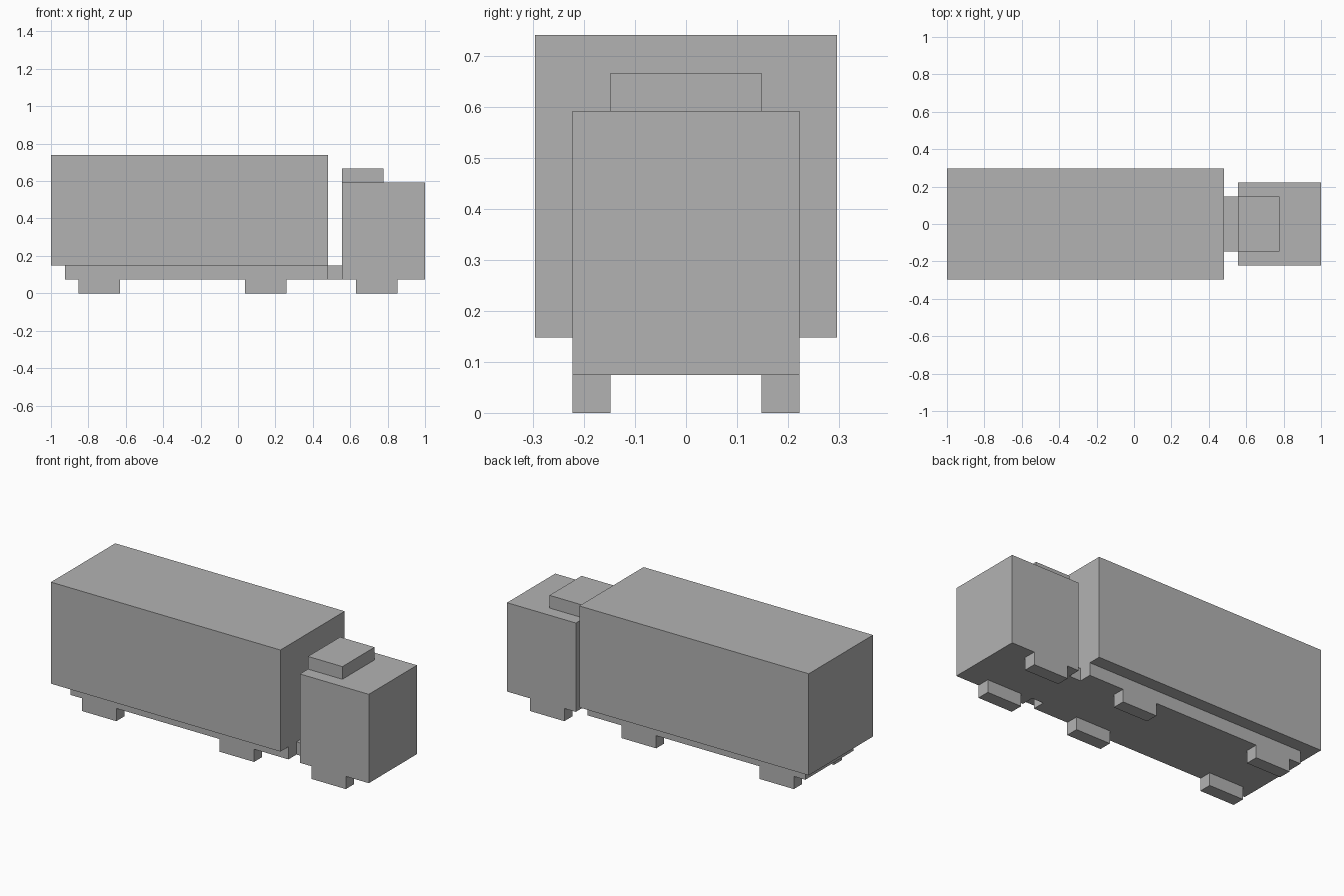
import bpy
from mathutils import Vector

cube = bpy.data.objects.get("Cube")
if cube:
    bpy.data.objects.remove(cube, do_unlink=True)

# The truck sits on a block grid, 27 blocks long
UNIT = 2 / 27

grey = bpy.data.materials.new("plain_grey")
grey.use_nodes = True
colour = (0.45, 0.45, 0.45, 1)
grey.diffuse_color = colour
grey.node_tree.nodes["Principled BSDF"].inputs["Base Color"].default_value = colour


def block(name, x, y, z):
    """Box from (low, high) block counts; x is counted from the tail."""
    low = Vector((x[0] - 13.5, y[0], z[0])) * UNIT
    high = Vector((x[1] - 13.5, y[1], z[1])) * UNIT
    bpy.ops.mesh.primitive_cube_add(size=1)
    obj = bpy.context.object
    obj.name = obj.data.name = name
    for v in obj.data.vertices:
        v.co = Vector([high[i] if v.co[i] > 0 else low[i] for i in range(3)])
    obj.data.materials.append(grey)
    return obj


# Trailer
block("cargo_box", (0, 20), (-4, 4), (2, 10))
block("chassis", (1, 20), (-3, 3), (1, 2))
block("coupling", (20, 21), (-2, 2), (1, 2))

# Cab
block("cab", (21, 27), (-3, 3), (1, 8))
block("roof_deflector", (21, 24), (-2, 2), (8, 9))

# Wheels, one pair per axle
for axle, start in (("rear", 2), ("middle", 14), ("front", 22)):
    for side, y in (("right", (-3, -2)), ("left", (2, 3))):
        block(f"{axle}_{side}_wheel", (start, start + 3), y, (0, 1))
